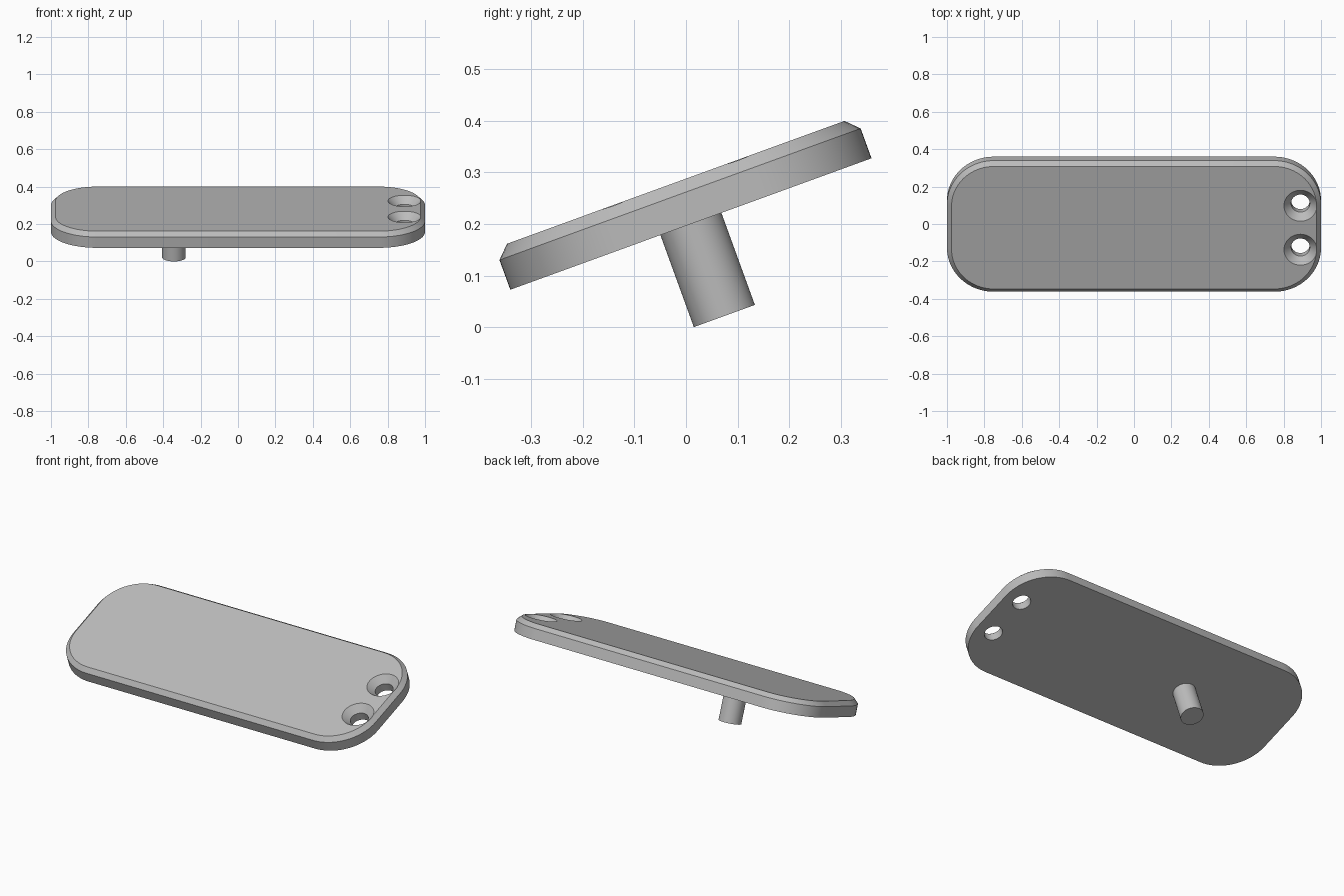
import bpy, bmesh, math
from mathutils import Matrix

HALF_X, HALF_Y, CORNER = 1.0, 0.373, 0.25
THICK, CHAMFER = 0.086, 0.0245
PEG_LENGTH, PEG_RADIUS, PEG_X = 0.19, 0.063, -0.343
HOLE_X, HOLE_Y, HOLE_RADIUS, SINK_RADIUS = 0.89, 0.125, 0.05, 0.088
TILT = Matrix.Translation((0, 0.0095, 0.2)) @ Matrix.Rotation(math.radians(20), 4, 'X')

if "Cube" in bpy.data.objects:
    bpy.data.objects.remove(bpy.data.objects["Cube"], do_unlink=True)

grey = bpy.data.materials.new("plain_grey")
grey.use_nodes = True
grey.diffuse_color = (0.5, 0.5, 0.5, 1)
grey.node_tree.nodes["Principled BSDF"].inputs["Base Color"].default_value = (0.5, 0.5, 0.5, 1)


def loft(name, rings):
    """Closed solid skinned through matching rings of points."""
    bm = bmesh.new()
    loops = [[bm.verts.new(p) for p in ring] for ring in rings]
    n = len(loops[0])
    for low, high in zip(loops, loops[1:]):
        for i in range(n):
            j = (i + 1) % n
            bm.faces.new((low[i], low[j], high[j], high[i]))
    bm.faces.new(loops[0][::-1])
    bm.faces.new(loops[-1])
    bmesh.ops.recalc_face_normals(bm, faces=bm.faces)
    mesh = bpy.data.meshes.new(name)
    bm.to_mesh(mesh)
    bm.free()
    mesh.materials.append(grey)
    obj = bpy.data.objects.new(name, mesh)
    bpy.context.collection.objects.link(obj)
    obj.matrix_world = TILT
    return obj


def rounded_ring(inset, z, steps=20):
    """Rounded rectangle, shrunk evenly by inset."""
    r = CORNER - inset
    points = []
    for k, (sx, sy) in enumerate([(1, 1), (-1, 1), (-1, -1), (1, -1)]):
        for i in range(steps + 1):
            a = (k + i / steps) * math.pi / 2
            points.append((sx * (HALF_X - CORNER) + r * math.cos(a),
                           sy * (HALF_Y - CORNER) + r * math.sin(a), z))
    return points


def turned(name, x, y, profile, sides=64):
    """Round part from (radius, height) pairs."""
    angles = [2 * math.pi * i / sides for i in range(sides)]
    return loft(name, [[(x + r * math.cos(a), y + r * math.sin(a), z) for a in angles]
                       for r, z in profile])


def smooth(obj):
    bpy.ops.object.select_all(action='DESELECT')
    obj.select_set(True)
    bpy.context.view_layer.objects.active = obj
    bpy.ops.object.shade_smooth_by_angle(angle=math.radians(30))


# Chamfered plate
plate = loft("plate", [rounded_ring(0, 0), rounded_ring(0, THICK - CHAMFER),
                       rounded_ring(CHAMFER, THICK)])

# Two countersunk holes through the plate
for side in (-1, 1):
    cutter = turned("hole_cutter", HOLE_X, side * HOLE_Y, [
        (HOLE_RADIUS, -0.02),
        (HOLE_RADIUS, THICK - (SINK_RADIUS - HOLE_RADIUS)),
        (SINK_RADIUS, THICK),
        (SINK_RADIUS, THICK + 0.02)])
    cutter.hide_render = True
    cut = plate.modifiers.new("hole", 'BOOLEAN')
    cut.operation, cut.solver, cut.object = 'DIFFERENCE', 'EXACT', cutter
    bpy.context.view_layer.objects.active = plate
    bpy.ops.object.modifier_apply(modifier=cut.name)
    bpy.data.objects.remove(cutter, do_unlink=True)
smooth(plate)

# Peg under the plate
peg = turned("peg", PEG_X, 0, [(PEG_RADIUS, -PEG_LENGTH), (PEG_RADIUS, 0.01)])
smooth(peg)
